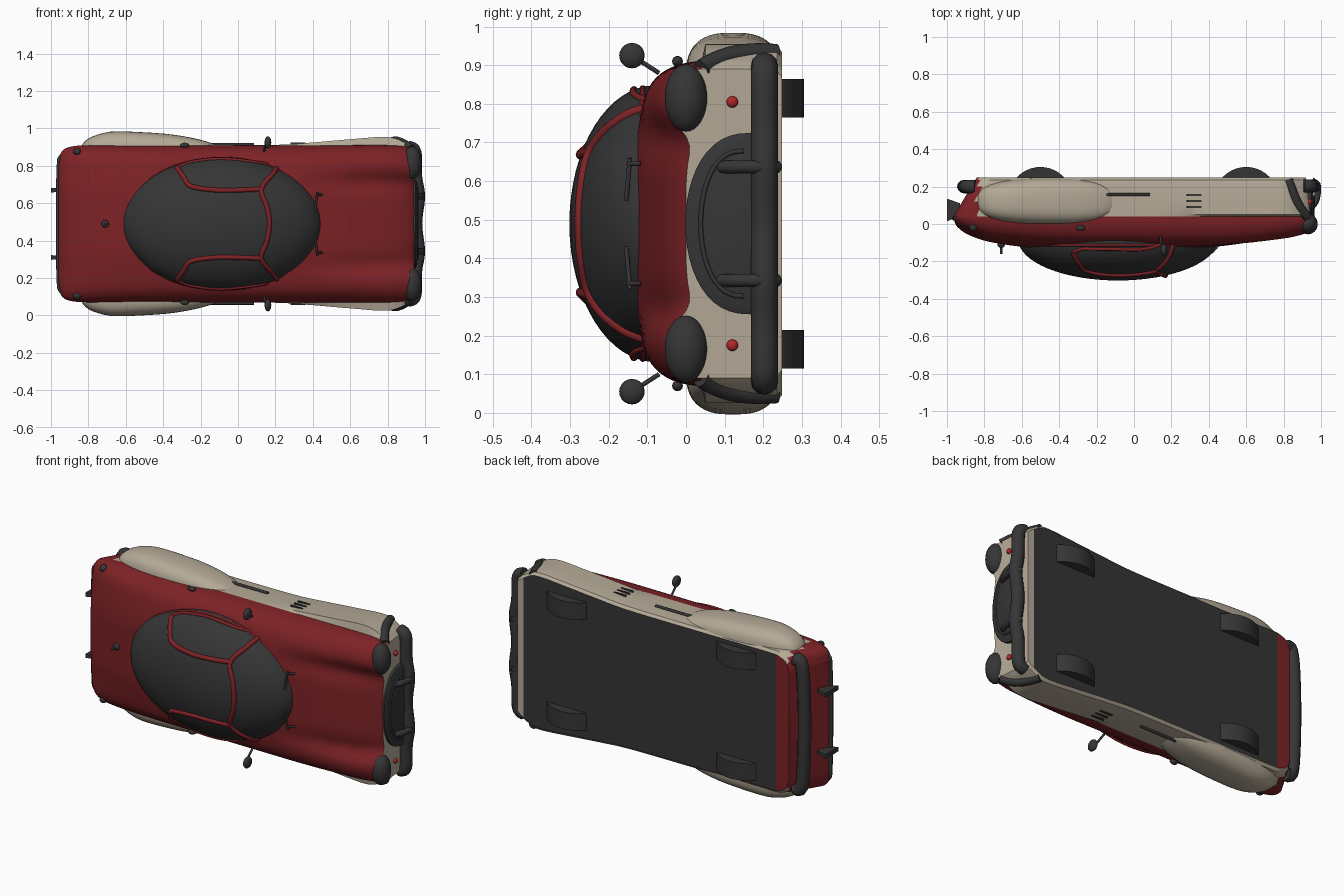
import bpy, bmesh, math
from mathutils import Matrix, Vector

if "Cube" in bpy.data.objects:
    bpy.data.objects.remove(bpy.data.objects["Cube"])

# Car is modelled upright (x forward, y sideways, z up), then laid so its roof faces -y
LAY = Matrix.Translation((0, 0, 0.49)) @ Matrix.Rotation(math.radians(90), 4, 'X')

def material(name, rgb):
    m = bpy.data.materials.new(name)
    m.diffuse_color = (*rgb, 1)
    m.use_nodes = True
    m.node_tree.nodes["Principled BSDF"].inputs["Base Color"].default_value = m.diffuse_color
    return m

RED = material("deep_red", (0.205, 0.016, 0.019))
BEIGE = material("beige", (0.46, 0.40, 0.31))
DARK = material("charcoal", (0.036, 0.036, 0.036))
LAMP = material("signal_red", (0.45, 0.02, 0.02))

def finish(name, bm, mats):
    bmesh.ops.recalc_face_normals(bm, faces=bm.faces)
    me = bpy.data.meshes.new(name)
    bm.to_mesh(me)
    bm.free()
    for m in mats:
        me.materials.append(m)
    me.transform(LAY)
    ob = bpy.data.objects.new(name, me)
    bpy.context.collection.objects.link(ob)
    return ob

def box(name, c, size, mat, taper=1.0):
    bm = bmesh.new()
    bmesh.ops.create_cube(bm, size=1)
    for v in bm.verts:
        k = taper if v.co.x > 0 else 1
        v.co = Vector((c[0] + v.co.x * size[0], c[1] + v.co.y * size[1] * k, c[2] + v.co.z * size[2] * k))
    return finish(name, bm, [mat])

def ball(name, c, r, mat, seg=32):
    bm = bmesh.new()
    bmesh.ops.create_uvsphere(bm, u_segments=seg, v_segments=seg // 2, radius=1)
    for v in bm.verts:
        v.co = Vector([c[i] + v.co[i] * r[i] for i in range(3)])
    return finish(name, bm, [mat])

def spline(pts, steps):
    """Catmull-Rom through tuples of any length."""
    out = []
    for i in range(len(pts) - 1):
        a, b, c, d = (pts[max(0, min(len(pts) - 1, i + k))] for k in (-1, 0, 1, 2))
        for j in range(steps):
            t = j / steps
            out.append(tuple(0.5 * (2 * q + (r - p) * t + (2 * p - 5 * q + 4 * r - s) * t * t
                             + (3 * q - p - 3 * r + s) * t ** 3) for p, q, r, s in zip(a, b, c, d)))
    return out + [tuple(pts[-1])]

def tube(name, pts, r, mat, steps=6, closed=False, n=12):
    pts = [Vector(p) for p in (spline(pts, steps) if steps > 1 else pts)]
    bm = bmesh.new()
    rings, u = [], None
    for i, p in enumerate(pts):
        q0 = pts[i - 1] if (i or closed) else p
        q1 = pts[(i + 1) % len(pts)] if (i < len(pts) - 1 or closed) else p
        d = (q1 - q0).normalized()
        if u is None:
            u = d.cross(Vector((0, 0, 1)) if abs(d.z) < 0.9 else Vector((1, 0, 0)))
        u = (u - d * d.dot(u)).normalized()
        w = d.cross(u)
        rings.append([bm.verts.new(p + r * (u * math.cos(a) + w * math.sin(a)))
                      for a in (2 * math.pi * k / n for k in range(n))])
    skin(bm, rings, closed)
    return finish(name, bm, [mat])

def skin(bm, rings, closed=False):
    n = len(rings[0])
    for i in range(len(rings) if closed else len(rings) - 1):
        a, b = rings[i], rings[(i + 1) % len(rings)]
        for k in range(n):
            bm.faces.new((a[k], a[(k + 1) % n], b[(k + 1) % n], b[k]))
    if not closed:
        bm.faces.new(rings[0])
        bm.faces.new(rings[-1])

# Body shell: x, half width, centre height, shoulder height, lower half width
stations = [(-.96, .33, -.01, -.015, .33), (-.94, .39, .02, .01, .39), (-.88, .415, .06, .045, .415),
            (-.75, .42, .10, .085, .42), (-.5, .42, .13, .11, .42), (-.2, .42, .13, .115, .42),
            (.2, .42, .135, .12, .422), (.4, .42, .125, .122, .435), (.6, .42, .10, .112, .452),
            (.8, .42, .06, .088, .464), (.9, .412, .025, .065, .43), (.94, .40, 0, .045, .40)]
bm = bmesh.new()
rings = []
for x, W, T, F, L in spline(stations, 5):
    half = []
    for k in range(25):
        s = math.sin(k / 24 * math.pi / 2)
        e = max(0, min(1, (s - .3) / .45))
        c = T + (F - T) * e * e * (3 - 2 * e)
        c -= .03 * math.exp(-((s - .53) / .13) ** 2) * max(0, min(1, (x - .3) / .4))
        half.append((s * W, -.04 + (c + .04) * max(0, 1 - s ** 7) ** .5))
    half += [(L, -.05), (L, -.12), (L, -.2), (L - .005, -.235), (L - .02, -.248)]
    ring = half + [(-w, h) for w, h in reversed(half[1:])]
    vs = []
    for w, h in ring:
        low = max(0, -.05 - h)
        sx = x + low * .6 * max(0, min(1, (-.7 - x) / .2)) - low * .1 * max(0, min(1, (x - .8) / .1))
        vs.append(bm.verts.new((sx, w, h)))
    rings.append(vs)
skin(bm, rings)
bm.normal_update()
for f in bm.faces:
    c = f.calc_center_median()
    under = c.z < -.244
    if c.x < -.76 and (under or c.x < -.83):
        f.material_index = 0
    elif under:
        f.material_index = 2 if c.x < .88 else 1
    else:
        f.material_index = 1 if c.z < -.04 else 0
    if len(f.verts) > 4:
        f.material_index = 1 if c.x > 0 else 0
finish("body_shell", bm, [RED, BEIGE, DARK])

# Glass dome cabin and the red window frames lying on it
CX, CZ, A, B, H = -.085, .08, .535, .358, .222
ball("glass_cabin", (CX, 0, CZ), (A, B, H), DARK, 64)

def on_dome(x, w):
    k = 1 - ((x - CX) / A) ** 2 - (w / B) ** 2
    return (x, w, CZ + H * math.sqrt(max(0, k)))

def frame(name, pts, r=.013):
    tube(name, [on_dome(*p) for p in spline(pts, 8)], r, RED, 1)

frame("windscreen_frame", [(.21, -.30), (.185, -.265), (.125, -.185), (.155, -.09), (.168, 0),
                           (.155, .09), (.125, .185), (.185, .265), (.21, .30)])
for s in (1, -1):
    frame("side_window_frame", [(.125, .185 * s), (0, .18 * s), (-.12, .18 * s), (-.25, .20 * s),
                                (-.29, .25 * s), (-.325, .30 * s)])
    # sill and pillar foot under the side window
    frame("window_sill", [(.21, .30 * s), (.12, .325 * s), (-.085, .347 * s), (-.25, .33 * s), (-.325, .30 * s)], .009)
tube("cabin_base_trim", [(CX + (A - .012) * math.cos(a), (B - .008) * math.sin(a), .112)
     for a in (2 * math.pi * k / 64 for k in range(64))], .008, RED, 1, True)

# Front grille: half-oval plate with raised rim
arc = [(.235 * math.cos(a), -.17 + .172 * math.sin(a) ** .8) for a in (math.pi * k / 24 for k in range(25))
       if math.sin(a) >= 0]
bm = bmesh.new()
skin(bm, [[bm.verts.new((x, w * k, -.17 + (h + .17) * k)) for w, h in arc]
          for x, k in ((.92, 1), (.95, 1), (.96, .9))])
finish("grille", bm, [DARK])
tube("grille_rim", [(.96, w * .8, -.15 + (h + .17) * .65) for w, h in arc], .006, DARK, 1)

# Bumpers
tube("front_bumper", [(.905, -.41, -.203), (.945, -.385, -.203), (.95, -.25, -.203), (.965, -.147, -.203),
                      (.95, 0, -.203), (.965, .147, -.203), (.95, .25, -.203), (.945, .385, -.203),
                      (.905, .41, -.203)], .035, DARK)
tube("rear_bumper", [(-.85, -.38, -.2), (-.895, -.34, -.2), (-.91, 0, -.2), (-.895, .34, -.2),
                     (-.85, .38, -.2)], .036, DARK)
tube("rear_trim", [(-.90, -.40, -.03), (-.945, -.36, -.03), (-.958, -.3, -.03), (-.962, 0, -.03),
                   (-.958, .3, -.03), (-.945, .36, -.03), (-.90, .40, -.03)], .012, DARK)
tube("antenna", [(-.71, 0, .09), (-.71, 0, .16)], .006, DARK, 1)
ball("antenna_base", (-.71, 0, .11), (.02, .02, .018), DARK, 16)

# Rear fender as a rounded tapering pod
def rear_fender(s):
    bm = bmesh.new()
    bmesh.ops.create_uvsphere(bm, u_segments=48, v_segments=24, radius=1)
    p = lambda v, e: math.copysign(abs(v) ** e, v)
    for v in bm.verts:
        x, y, z = v.co
        k = 1 - .45 * max(0, (x + .5) / 1.5)
        v.co = Vector((-.465 + .375 * p(x, .8), s * (.385 + .12 * p(y, .75) * k), -.122 + .122 * p(z, .7)))
    finish("rear_fender", bm, [BEIGE])

# Everything that repeats on both sides
for s in (1, -1):
    rear_fender(s)
    for x in (-.5, .6):
        bm = bmesh.new()
        bmesh.ops.create_cone(bm, cap_ends=True, segments=40, radius1=.172, radius2=.172, depth=.1,
                              matrix=Matrix.Translation((x, .325 * s, -.133)) @ Matrix.Rotation(math.pi / 2, 4, 'X'))
        finish("wheel", bm, [DARK])
    ball("headlight", (.93, .325 * s, .0), (.052, .088, .055), DARK)
    ball("indicator", (.94, .315 * s, -.12), (.012, .015, .015), LAMP, 16)
    tube("front_fender_edge", [(.825, .44 * s, -.235), (.845, .442 * s, -.18), (.87, .435 * s, -.12),
                               (.90, .418 * s, -.07), (.925, .40 * s, -.04)], .025, DARK)
    tube("bumper_guard", [(.95, .147 * s, -.09), (.975, .147 * s, -.13), (.982, .147 * s, -.2),
                          (.95, .147 * s, -.235)], .017, DARK)
    box("rear_horn", (-.965, .18 * s, -.075), (.07, .025, .12), DARK, .6)
    ball("tail_light", (-.86, .385 * s, .015), (.022, .02, .025), DARK, 16)
    tube("mirror_stem", [(.14, .39 * s, .07), (.15, .435 * s, .14)], .006, DARK, 1)
    ball("mirror", (.16, .435 * s, .14), (.018, .033, .033), DARK, 20)
    tube("side_handle", [(-.16, .425 * s, -.157), (.085, .425 * s, -.157)], .008, DARK, 1)
    ball("door_knob", (-.285, .42 * s, .022), (.025, .014, .014), DARK, 16)
    for h in (-.09, -.122, -.155):
        box("side_louver", (.32, .428 * s, h), (.08, .012, .01), DARK)
    tube("wiper", [(.41, .06 * s, .155), (.425, .17 * s, .145)], .006, DARK, 1)
    tube("wiper_arm", [(.45, .155 * s, .115), (.42, .155 * s, .15)], .006, DARK, 1)

# Smooth shading with crisp edges
for ob in bpy.data.objects:
    ob.select_set(True)
    bpy.context.view_layer.objects.active = ob
bpy.ops.object.shade_smooth_by_angle(angle=math.radians(35))
